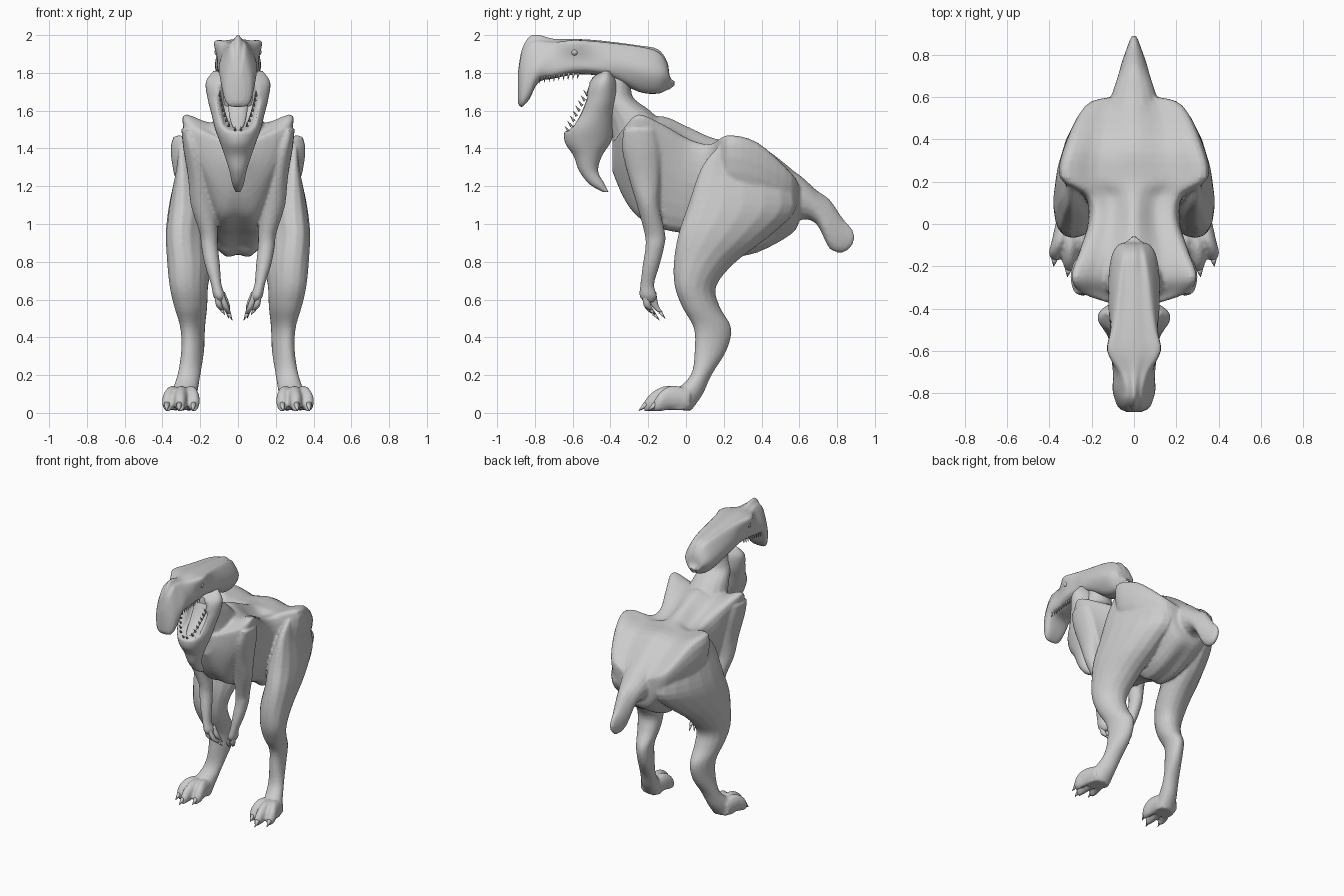
import bpy
import bmesh
import math
from mathutils import Vector, Matrix

default_cube = bpy.data.objects.get("Cube")
if default_cube:
    bpy.data.objects.remove(default_cube)

# One plain hide colour
hide = bpy.data.materials.new("hide_grey")
hide.use_nodes = True
colour = (0.6, 0.6, 0.6, 1)
hide.diffuse_color = colour
hide.node_tree.nodes["Principled BSDF"].inputs["Base Color"].default_value = colour


def spline(points, steps, closed=False):
    """Smooth curve that passes through every given point."""
    count = len(points)
    result = []
    for i in range(count if closed else count - 1):
        if closed:
            a, b, c, d = (points[(i + k) % count] for k in (-1, 0, 1, 2))
        else:
            a, b, c, d = (points[min(max(i + k, 0), count - 1)] for k in (-1, 0, 1, 2))
        for s in range(steps):
            t = s / steps
            result.append(0.5 * (2 * b + (c - a) * t + (2 * a - 5 * b + 4 * c - d) * t * t
                                 + (3 * b - a - 3 * c + d) * t ** 3))
    if not closed:
        result.append(points[-1].copy())
    return result


def skin_rings(bm, rings, steps=4):
    """Bridge a row of equal rings, smoothed lengthwise, into a closed solid."""
    columns = [spline(list(column), steps) for column in zip(*rings)]
    rows = [[bm.verts.new(p) for p in row] for row in zip(*columns)]
    size = len(rows[0])
    faces = [bm.faces.new((low[i], low[(i + 1) % size], high[(i + 1) % size], high[i]))
             for low, high in zip(rows, rows[1:]) for i in range(size)]
    faces += [bm.faces.new(rows[0]), bm.faces.new(rows[-1])]
    bmesh.ops.recalc_face_normals(bm, faces=faces)


def tube(bm, stations, axis="Z", side=1, sides=16, steps=4, lean=0.0):
    """Oval tube; each station is x, y, z, half width, half depth. Lean skews x by depth."""
    rings = []
    for x, y, z, wide, deep in stations:
        ring = []
        for i in range(sides):
            angle = math.tau * i / sides
            u, v = wide * math.cos(angle), deep * math.sin(angle)
            offset = (u + lean * v, v, 0) if axis == "Z" else (u, 0, v)
            ring.append(Vector(((x + offset[0]) * side, y + offset[1], z + offset[2])))
        rings.append(ring)
    skin_rings(bm, rings, steps)


def ridged_hull(bm, stations, dip=0.0):
    """Symmetric hull; station: y, top z, ridge x, ridge z, side x, side z, base x, base z.
    Dip lowers the valley between spine and ridge."""
    rings = []
    for y, top, ridge, ridge_z, wide, wide_z, base, base_z in stations:
        half = [(ridge * 0.5, (top + ridge_z) / 2 - dip), (ridge, ridge_z),
                (wide, wide_z), (base, base_z + 0.02)]
        outline = [(0, top)] + half + [(0, base_z)] + [(-x, z) for x, z in reversed(half)]
        rings.append(spline([Vector((x, y, z)) for x, z in outline], 4, closed=True))
    skin_rings(bm, rings)


def spike(bm, base, tip, radius):
    """Cone from base to tip, for teeth and claws."""
    base, tip = Vector(base), Vector(tip)
    way = tip - base
    place = Matrix.Translation((base + tip) / 2) @ way.to_track_quat("Z", "Y").to_matrix().to_4x4()
    bmesh.ops.create_cone(bm, cap_ends=True, segments=8, radius1=radius, radius2=radius * 0.1,
                          depth=way.length, matrix=place)


def finish(name, bm, fuse=0.0, rounds=3):
    """Turn the bmesh into a smooth object, optionally fusing its solids."""
    for face in bm.faces:
        face.smooth = True
    mesh = bpy.data.meshes.new(name)
    bm.to_mesh(mesh)
    bm.free()
    mesh.materials.append(hide)
    obj = bpy.data.objects.new(name, mesh)
    bpy.context.collection.objects.link(obj)
    if fuse:
        remesh = obj.modifiers.new("fuse", "REMESH")
        remesh.mode = "VOXEL"
        remesh.voxel_size = fuse
        remesh.use_smooth_shade = True
        relax = obj.modifiers.new("relax", "SMOOTH")
        relax.factor = 0.5
        relax.iterations = rounds


# Torso with raised shoulder blades and hip crests
body = bmesh.new()
ridged_hull(body, [
    (-.39, 1.46, .05, 1.43, .06, 1.36, .04, 1.28),
    (-.33, 1.52, .24, 1.50, .19, 1.32, .08, 1.14),
    (-.25, 1.55, .295, 1.57, .22, 1.30, .11, 1.04),
    (-.12, 1.57, .25, 1.51, .22, 1.28, .12, .98),
    (.02, 1.51, .20, 1.43, .21, 1.22, .13, .95),
    (.13, 1.46, .22, 1.41, .22, 1.20, .12, .90),
    (.22, 1.44, .34, 1.46, .31, 1.20, .10, .84),
    (.38, 1.42, .31, 1.42, .30, 1.18, .11, .86),
    (.56, 1.29, .225, 1.26, .20, 1.12, .10, .95),
    (.60, 1.24, .11, 1.20, .10, 1.10, .06, 1.02)], dip=.025)

# Neck
tube(body, [
    (0, -.36, 1.82, .08, .08), (0, -.37, 1.68, .10, .085), (0, -.31, 1.60, .12, .12),
    (0, -.25, 1.50, .14, .15), (0, -.22, 1.35, .15, .15)])

# Tapering tail with a drooping narrow end
tube(body, [
    (0, .45, 1.16, .16, .20), (0, .60, 1.14, .11, .12), (0, .69, 1.09, .08, .09),
    (0, .76, 1.0, .06, .13), (0, .83, .94, .035, .09), (0, .875, .93, .018, .05),
    (0, .89, .93, .01, .015)], axis="Y")

for side in (1, -1):
    # Thigh, shin and heel
    tube(body, [
        (.28, .26, 1.41, .03, .09), (.25, .29, 1.30, .06, .21), (.23, .30, 1.10, .12, .29),
        (.25, .21, .95, .12, .25), (.255, .10, .80, .115, .165), (.26, .05, .67, .10, .11),
        (.25, .08, .56, .085, .10), (.24, .14, .45, .062, .10), (.24, .13, .33, .058, .085),
        (.26, .08, .20, .06, .055), (.285, .01, .10, .068, .08), (.295, -.03, .015, .07, .06)],
        side=side, lean=-.22)
    # Upper arm, forearm and palm
    tube(body, [
        (.27, -.25, 1.50, .03, .08), (.24, -.24, 1.40, .05, .10), (.21, -.22, 1.25, .055, .085),
        (.185, -.20, 1.10, .065, .06), (.155, -.165, .95, .048, .055), (.15, -.165, .88, .045, .05),
        (.135, -.185, .78, .04, .045), (.115, -.205, .68, .028, .037),
        (.10, -.20, .62, .032, .047), (.095, -.195, .585, .015, .025)], side=side)
    # Toes
    for x, reach in ((.235, -.17), (.305, -.22), (.37, -.17)):
        root = .26 + (x - .235) * .5
        tube(body, [
            (root, .02, .07, .04, .06), ((root + x) / 2, reach * .45, .08, .04, .065),
            (x, reach * .8, .06, .033, .052), (x, reach, .035, .02, .028)],
            axis="Y", side=side, sides=12)
finish("body_and_limbs", body, fuse=.01, rounds=2)

# Fingers and claws
fingers, claws = bmesh.new(), bmesh.new()
for side in (1, -1):
    for root, knuckle, tip in (
            ((.11, -.215, .63), (.10, -.205, .57), (.07, -.165, .52)),
            ((.09, -.215, .63), (.065, -.20, .56), (.03, -.14, .49)),
            ((.085, -.175, .64), (.06, -.165, .57), (.05, -.11, .50))):
        end = Vector(knuckle).lerp(Vector(tip), .5)
        tube(fingers, [(*root, .015, .018), (*knuckle, .017, .02), (*end, .011, .014)],
             side=side, sides=10)
        mirror = Vector((side, 1, 1))
        spike(claws, end * mirror, Vector(tip) * mirror, .011)
    for x, reach in ((.235, -.16), (.31, -.21), (.375, -.16)):
        spike(claws, (x * side, reach, .045), ((x + .005) * side, reach - .04, .012), .018)
finish("fingers", fingers)
finish("claws", claws)

# Head: hooked snout, brow ridges and long rear crest with a small spur
head = bmesh.new()
ridged_hull(head, [
    (-.89, 1.80, .02, 1.79, .03, 1.74, .03, 1.64),
    (-.87, 1.92, .04, 1.88, .07, 1.75, .06, 1.62),
    (-.83, 1.99, .05, 1.93, .09, 1.79, .07, 1.66),
    (-.78, 2.0, .05, 1.95, .10, 1.84, .08, 1.75),
    (-.70, 1.98, .07, 1.95, .095, 1.87, .09, 1.77),
    (-.60, 1.98, .125, 1.965, .11, 1.88, .10, 1.79),
    (-.50, 1.975, .105, 1.96, .11, 1.87, .10, 1.79),
    (-.40, 1.965, .09, 1.95, .12, 1.86, .10, 1.77),
    (-.25, 1.945, .075, 1.93, .12, 1.82, .07, 1.70),
    (-.15, 1.925, .06, 1.90, .105, 1.80, .06, 1.69),
    (-.10, 1.86, .045, 1.84, .075, 1.79, .04, 1.71),
    (-.085, 1.78, .03, 1.775, .04, 1.75, .03, 1.715),
    (-.06, 1.755, .005, 1.75, .008, 1.745, .005, 1.735)])
finish("head", head)

# Lower jaw and hanging throat flap, with the mouth hollowed out
jaw = bmesh.new()
tube(jaw, [
    (0, -.42, 1.81, .13, .03), (0, -.44, 1.75, .17, .08), (0, -.455, 1.66, .16, .10),
    (0, -.48, 1.58, .14, .11), (0, -.51, 1.50, .12, .13), (0, -.52, 1.43, .095, .12),
    (0, -.52, 1.36, .07, .075), (0, -.515, 1.28, .045, .05), (0, -.47, 1.21, .03, .04),
    (0, -.425, 1.17, .012, .015)], sides=40, steps=6)
for v in jaw.verts:
    hollow = 1 - (v.co.x / .10) ** 4 - ((v.co.z - 1.63) / .14) ** 2
    if hollow > 0 and v.co.y < -.47:
        v.co.y += .14 * min(1, hollow * 1.6)
finish("lower_jaw", jaw)

# Tongue
tongue = bmesh.new()
tube(tongue, [(0, -.42, 1.70, .055, .03), (0, -.48, 1.60, .05, .025),
              (0, -.55, 1.53, .035, .02), (0, -.59, 1.50, .015, .012)])
finish("tongue", tongue)

# Teeth along the upper lip and around the jaw rim
teeth = bmesh.new()
for side in (1, -1):
    for i in range(9):
        y = -.77 + i * .025
        spike(teeth, (side * .08, y, 1.80), (side * .08, y - .005, 1.745 + .003 * i), .008)
    for i in range(8):
        t = i / 7
        x, y, z = .015 + .08 * t ** .45, -.62 + .10 * t, 1.49 + .19 * t
        spike(teeth, (side * x, y, z), (side * x, y - .022, z + .028), .008)
finish("teeth", teeth)

# Eyes beneath the brows
eyes = bmesh.new()
for side in (1, -1):
    bmesh.ops.create_uvsphere(eyes, u_segments=16, v_segments=10, radius=.02,
                              matrix=Matrix.Translation((side * .105, -.59, 1.91)))
finish("eyes", eyes)
